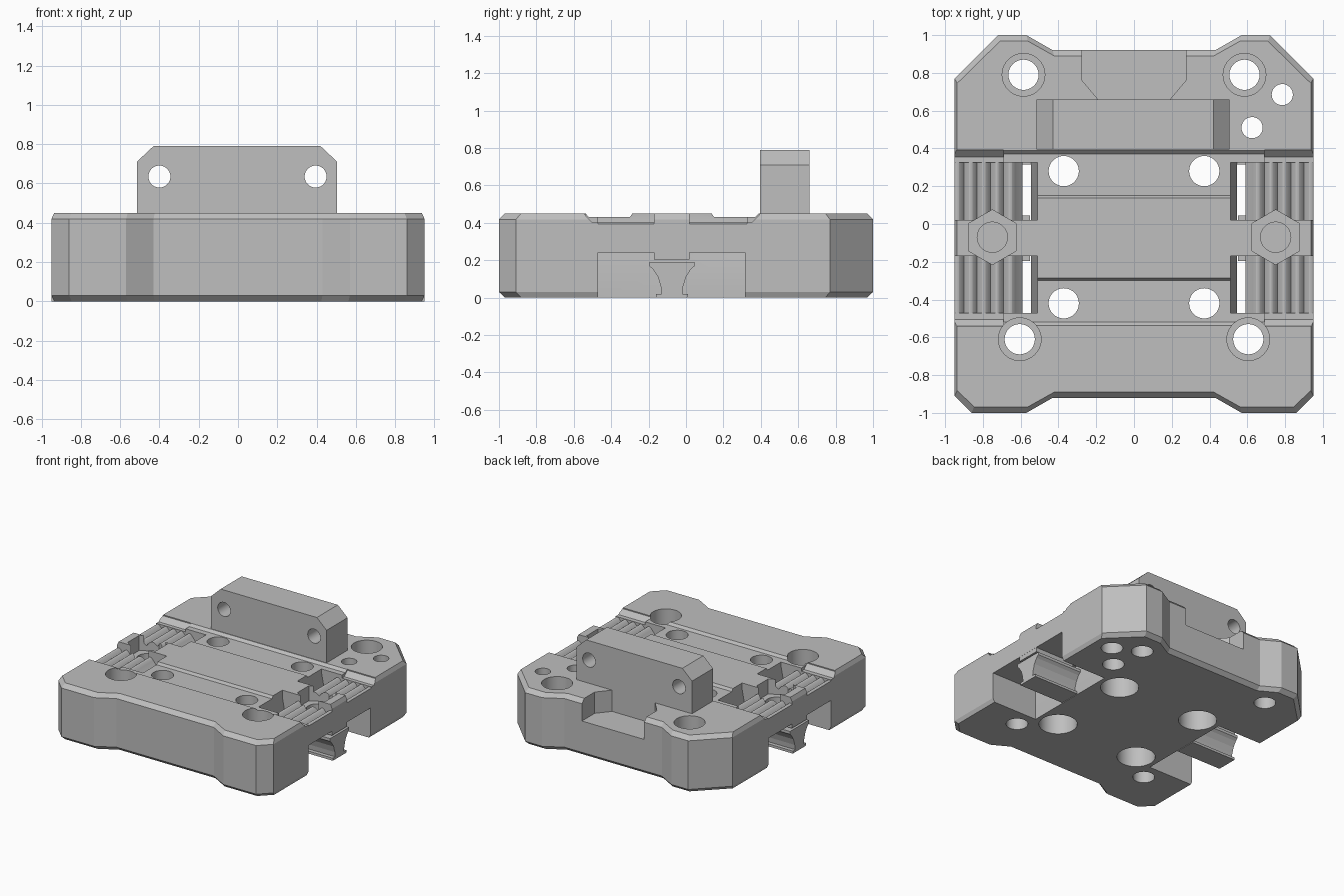
import bpy, bmesh, math
from mathutils import Matrix

if "Cube" in bpy.data.objects:
    bpy.data.objects.remove(bpy.data.objects["Cube"], do_unlink=True)

grey = bpy.data.materials.new("light_grey")
grey.use_nodes = True
colour = (0.52, 0.52, 0.52, 1)
grey.diffuse_color = colour
grey.node_tree.nodes["Principled BSDF"].inputs["Base Color"].default_value = colour


def loft(name, rings):
    """Solid through matching closed rings of 3D points."""
    bm = bmesh.new()
    loops = [[bm.verts.new(p) for p in ring] for ring in rings]
    n = len(loops[0])
    for a, b in zip(loops, loops[1:]):
        for i in range(n):
            j = (i + 1) % n
            bm.faces.new((a[i], a[j], b[j], b[i]))
    bm.faces.new(loops[0][::-1])
    bm.faces.new(loops[-1])
    bmesh.ops.recalc_face_normals(bm, faces=bm.faces)
    mesh = bpy.data.meshes.new(name)
    bm.to_mesh(mesh)
    bm.free()
    mesh.materials.append(grey)
    obj = bpy.data.objects.new(name, mesh)
    bpy.context.collection.objects.link(obj)
    return obj


def prism(name, profile, axis, lo, hi):
    """Extrude a 2D profile along x (y,z), y (x,z) or z (x,y)."""
    place = {"x": lambda a, b, t: (t, a, b),
             "y": lambda a, b, t: (a, t, b),
             "z": lambda a, b, t: (a, b, t)}[axis]
    return loft(name, [[place(a, b, t) for a, b in profile] for t in (lo, hi)])


def box(name, x0, x1, y0, y1, z0, z1):
    return prism(name, [(x0, y0), (x1, y0), (x1, y1), (x0, y1)], "z", z0, z1)


def ngon(cx, cy, r, n=40, turn=0.0):
    return [(cx + r * math.cos(math.tau * i / n + turn),
             cy + r * math.sin(math.tau * i / n + turn)) for i in range(n)]


def cut(target, cutter):
    cutter.hide_render = True
    mod = target.modifiers.new("cut", "BOOLEAN")
    mod.operation = "DIFFERENCE"
    mod.solver = "EXACT"
    mod.object = cutter
    bpy.context.view_layer.objects.active = target
    bpy.ops.object.modifier_apply(modifier=mod.name)
    bpy.data.objects.remove(cutter, do_unlink=True)


def drill(target, x, y, r, z0=-0.1, z1=0.6):
    cut(target, prism("drill", ngon(x, y, r), "z", z0, z1))


# Main plate: waisted outline with chamfered top and bottom rims
half = [(0.43, -0.92), (0.57, -1), (0.86, -1), (0.95, -0.91),
        (0.95, 0.77), (0.72, 1), (0.57, 1), (0.43, 0.92)]
outline = half + [(-x, y) for x, y in reversed(half)]
plate = loft("carriage_plate", [
    [(x * sx, y * sy, z) for x, y in outline]
    for sx, sy, z in ((0.985, 0.968, 0), (1, 1, 0.03), (1, 1, 0.418), (0.985, 0.968, 0.45))])

# Shallow channels in the top, either side of the raised centre band
for profile in ([(-0.545, 0.46), (-0.52, 0.43), (-0.3, 0.43), (-0.28, 0.46)],
                [(0.13, 0.46), (0.15, 0.43), (0.37, 0.43), (0.4, 0.46)]):
    cut(plate, prism("channel", profile, "x", -1.1, 1.1))

# Belt slot profile: scalloped floor and an opening beside the centre
teeth, left, right, floor = 5, 0.62, 0.97, 0.37
steps = teeth * 8
scallops = [(left + (right - left) * i / steps,
             floor + 0.032 * abs(math.sin(math.pi * teeth * i / steps)))
            for i in range(steps + 1)]
slot = [(0.51, 0.55), (0.51, 0.4), (0.545, 0.22), (0.59, 0.22), (0.59, 0.34)]
slot += scallops + [(1.1, floor), (1.1, 0.55)]

for s in (-1, 1):
    # Pocket under each side
    cut(plate, box("pocket", s * 0.545, s * 1.1, -0.47, 0.315, -0.1, 0.24))
    # Toothed belt slots on both sides of the cross bar
    for y0, y1 in ((-0.47, -0.17), (0.02, 0.325)):
        cut(plate, prism("belt_slot", [(s * x, z) for x, z in slot], "y", y0, y1))
    # Lowered lips beyond the slots
    for profile in ([(-0.54, 0.47), (-0.54, 0.442), (-0.505, 0.405), (-0.46, 0.405), (-0.46, 0.47)],
                    [(0.31, 0.47), (0.31, 0.405), (0.355, 0.405), (0.393, 0.442), (0.393, 0.47)]):
        cut(plate, prism("lip", profile, "x", s * 0.69, s * 1.1))
    # Hexagonal nut recess with a round bore below it
    cut(plate, prism("nut", ngon(s * 0.75, -0.07, 0.145, 6, math.pi / 6), "z", 0.33, 0.6))
    drill(plate, s * 0.75, -0.07, 0.08)
    # Screw holes, counterbored above in the corners and below in the centre
    for x, y in ((0.605, -0.61), (0.585, 0.79)):
        drill(plate, s * x, y, 0.08)
        drill(plate, s * x, y, 0.113, z0=0.3)
    for y in (-0.42, 0.28):
        drill(plate, s * 0.372, y, 0.08)
        drill(plate, s * 0.372, y, 0.14, z1=0.2)

# Two small extra holes
for x, y in ((0.785, 0.685), (0.625, 0.51)):
    drill(plate, x, y, 0.056)
    drill(plate, x, y, 0.08, z1=0.15)

# Rear bite behind the upright block
bite = [(-0.275, 1.1), (-0.275, 0.76), (-0.19, 0.66), (0.19, 0.66), (0.275, 0.76), (0.275, 1.1)]
cut(plate, prism("bite", bite, "z", 0.28, 0.6))

# Upright block with chamfered top corners and two cross holes
block = prism("upright_block", [(-0.515, 0.445), (0.505, 0.445), (0.505, 0.71), (0.42, 0.79),
                                (-0.43, 0.79), (-0.515, 0.71)], "y", 0.395, 0.66)
for x in (-0.4, 0.395):
    cut(block, prism("cross_hole", ngon(x, 0.635, 0.056), "y", 0.2, 0.9))

# Belt clamps: waisted bars below a short rib in each side pocket
waist = [(0.085, 0), (0.085, 0.02), (0.055, 0.02), (0.06, 0.06), (0.075, 0.11),
         (0.1, 0.15), (0.12, 0.168), (0.12, 0.19)]
clamp = [(-0.075 + d, z) for d, z in waist] + [(-0.075 - d, z) for d, z in reversed(waist)]
for s, side in ((1, "left"), (-1, "right")):
    prism(side + "_belt_clamp", clamp, "x", s * 0.55, s * 0.95)
    box(side + "_clamp_rib", s * 0.6, s * 0.949, -0.17, 0.02, 0.205, 0.245)

# Smooth bores, sharp edges elsewhere
bpy.ops.object.select_all(action="DESELECT")
for obj in (plate, block):
    obj.select_set(True)
bpy.context.view_layer.objects.active = plate
bpy.ops.object.shade_smooth_by_angle(angle=math.radians(20))
